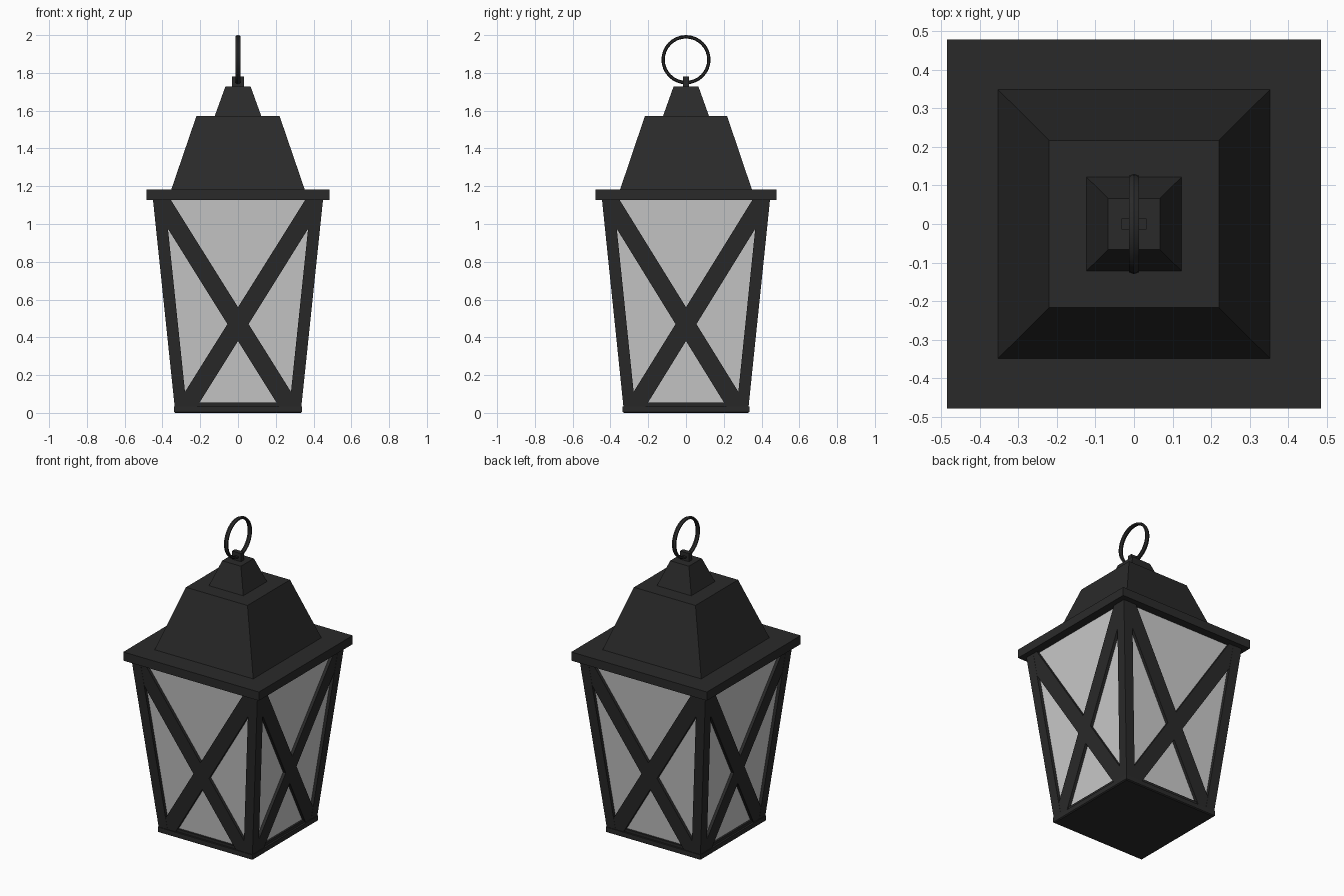
import bpy, bmesh, math

if "Cube" in bpy.data.objects:
    bpy.data.objects.remove(bpy.data.objects["Cube"])

Y_SCALE = 0.988            # lantern is very slightly shallower than wide
Z0, Z1 = 0.03, 1.127       # bottom and top of the glazed body
GLASS = 0.02               # how far the glass sits behind the frame


def material(name, v):
    m = bpy.data.materials.new(name)
    m.diffuse_color = (v, v, v, 1)
    m.use_nodes = True
    m.node_tree.nodes["Principled BSDF"].inputs["Base Color"].default_value = m.diffuse_color
    return m


iron = material("dark_iron", 0.023)
pane = material("frosted_glass", 0.57)


def half(z):
    """Half width of the tapered body at height z."""
    return 0.335 + 0.115 * (z - Z0) / (Z1 - Z0)


def loft(name, a, b, mat=iron):
    """Closed solid between two matching rings of points."""
    bm = bmesh.new()
    n = len(a)
    va = [bm.verts.new((x, y * Y_SCALE, z)) for x, y, z in a]
    vb = [bm.verts.new((x, y * Y_SCALE, z)) for x, y, z in b]
    bm.faces.new(va)
    bm.faces.new(vb)
    for i in range(n):
        j = (i + 1) % n
        bm.faces.new((va[i], va[j], vb[j], vb[i]))
    bmesh.ops.recalc_face_normals(bm, faces=bm.faces)
    me = bpy.data.meshes.new(name)
    bm.to_mesh(me)
    bm.free()
    me.materials.append(mat)
    ob = bpy.data.objects.new(name, me)
    bpy.context.collection.objects.link(ob)
    return ob


def rect(x0, x1, y0, y1, z):
    return [(x0, y0, z), (x1, y0, z), (x1, y1, z), (x0, y1, z)]


def frustum(name, h0, z0, h1, z1, mat=iron):
    return loft(name, rect(-h0, h0, -h0, h0, z0), rect(-h1, h1, -h1, h1, z1), mat)


def panel(name, outline, side, d0, d1):
    """Outline (x, z) on a leaning body side, solid from depth d0 to d1."""
    def ring(d):
        pts = [(x, d - half(z), z) for x, z in outline]
        for _ in range(side):
            pts = [(-y, x, z) for x, y, z in pts]
        return pts
    return loft(name, ring(d0), ring(d1))


# Base plate
frustum("base_plate", 0.339, 0.005, 0.339, 0.035)
frustum("base_foot", 0.332, 0.0, 0.339, 0.005)

# Glass body, set back behind the frame
frustum("glass", half(Z0) - GLASS, Z0, half(Z1) - GLASS, Z1, pane)

# Corner posts
W = 0.063
for i, (sx, sy) in enumerate(((-1, -1), (1, -1), (1, 1), (-1, 1))):
    rings = []
    for z in (Z0, Z1):
        h = half(z)
        rings.append(rect(sx * (h - W), sx * h, sy * (h - W), sy * h, z))
    loft(f"corner_post_{i + 1}", *rings)

# Crossed bars and bottom rail on each side
BAR = [(0.410, 1.037), (0.420, Z1), (0.3555, Z1),
       (-0.309, 0.066), (-0.305, Z0), (-0.219, Z0)]
RAIL = [(-0.29, Z0), (0.29, Z0), (0.29, 0.055), (-0.29, 0.055)]
for side in range(4):
    for s in (1, -1):
        panel(f"cross_bar_{side + 1}_{'a' if s > 0 else 'b'}",
              [(s * x, z) for x, z in BAR], side, 0.001, GLASS + 0.002)
    panel(f"bottom_rail_{side + 1}", RAIL, side, 0.008, GLASS + 0.002)

# Roof: eave slab, main hood, upper cap
frustum("roof_eave", 0.485, Z1, 0.485, 1.183)
frustum("roof_hood", 0.353, 1.183, 0.22, 1.572)
frustum("roof_cap", 0.123, 1.572, 0.067, 1.727)

# Hanger block and ring
loft("hanger_block", rect(-0.032, 0.032, -0.015, 0.015, 1.727),
     rect(-0.032, 0.032, -0.015, 0.015, 1.78))
bpy.ops.mesh.primitive_torus_add(major_segments=32, minor_segments=6,
                                 major_radius=0.121, minor_radius=0.009,
                                 location=(0, 0, 1.87),
                                 rotation=(0, math.pi / 2, 0))
ring = bpy.context.object
ring.name = "hanging_ring"
ring.scale = (1, 1, 1.6)
ring.data.materials.append(iron)
bpy.ops.object.shade_smooth_by_angle()
